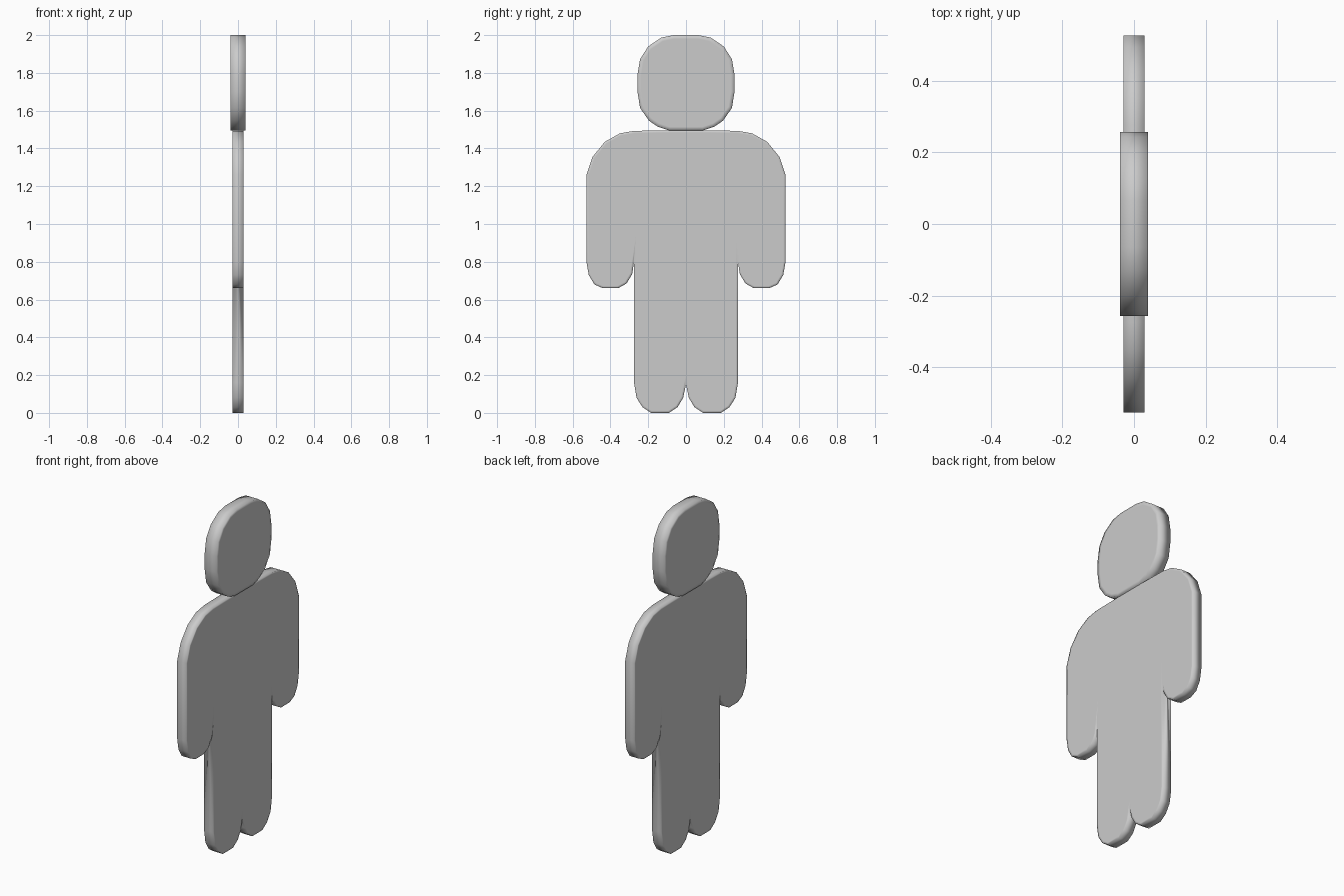
import bpy
import bmesh

if "Cube" in bpy.data.objects:
    bpy.data.objects.remove(bpy.data.objects["Cube"])


def plate(name, half, thickness, inset):
    """Mirror a half outline (y, z) across y = 0 and extrude it along x."""
    outline = half + [(-y, z) for y, z in reversed(half) if y > 0]
    bm = bmesh.new()
    back = [bm.verts.new((-thickness / 2, y, z)) for y, z in outline]
    front = [bm.verts.new((thickness / 2, y, z)) for y, z in outline]
    caps = [bm.faces.new(back), bm.faces.new(front)]
    n = len(outline)
    for i in range(n):
        j = (i + 1) % n
        bm.faces.new((back[i], back[j], front[j], front[i]))
    bmesh.ops.recalc_face_normals(bm, faces=bm.faces[:])
    # narrow rim loop gives the soft shaded edge
    bmesh.ops.inset_region(bm, faces=caps, thickness=inset, use_even_offset=True)
    bmesh.ops.triangulate(bm, faces=[f for f in bm.faces if len(f.verts) > 4])
    for f in bm.faces:
        f.smooth = True
    me = bpy.data.meshes.new(name)
    bm.to_mesh(me)
    bm.free()
    ob = bpy.data.objects.new(name, me)
    bpy.context.collection.objects.link(ob)
    return ob


# Head: rounded, slightly thicker disc
head = [(0.065, 2.0), (0.13, 1.987), (0.2, 1.94), (0.243, 1.873), (0.257, 1.79),
        (0.257, 1.70), (0.243, 1.614), (0.196, 1.547), (0.15, 1.515), (0.09, 1.495)]
plate("head", head, 0.078, 0.02)

# Body: torso, arms and legs in one outline, from the crotch round to the neck
foot = [(0, 0.15), (0.015, 0.08), (0.045, 0.03), (0.09, 0.003), (0.185, 0.003),
        (0.23, 0.03), (0.262, 0.08), (0.275, 0.16)]
hand = [(0.275, 0.80), (0.285, 0.735), (0.315, 0.685), (0.36, 0.66), (0.44, 0.66),
        (0.485, 0.68), (0.515, 0.73), (0.527, 0.80)]
shoulder = [(0.527, 1.26), (0.495, 1.355), (0.43, 1.435), (0.35, 1.48), (0.275, 1.493)]
neck = [(0.09, 1.496)]
foot[3:5] = [(0.09, 0.0), (0.185, 0.0)]
plate("body", foot + hand + shoulder + neck, 0.06, 0.012)
